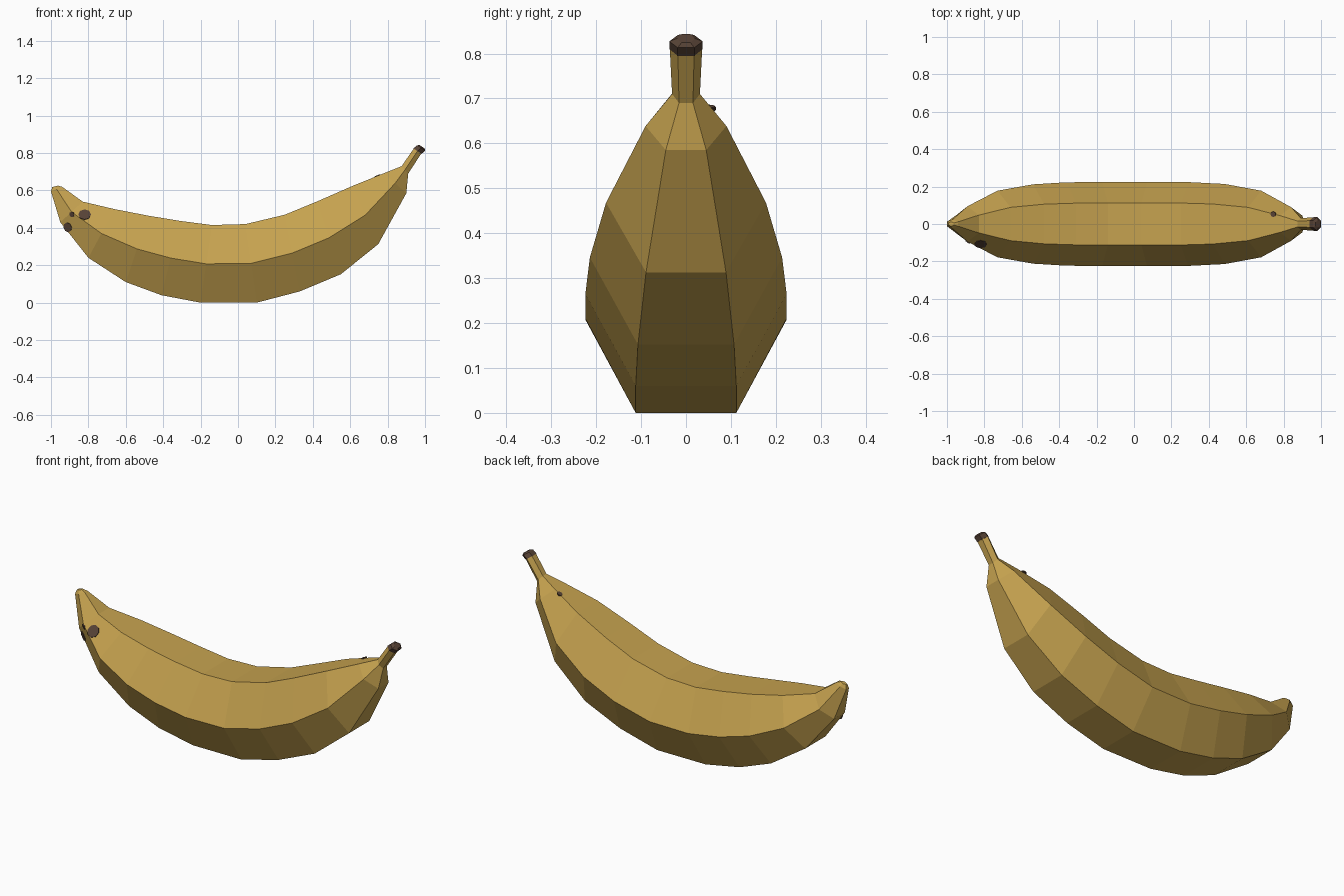
import bpy, bmesh, math
from mathutils import Vector
from mathutils.bvhtree import BVHTree

if "Cube" in bpy.data.objects:
    bpy.data.objects.remove(bpy.data.objects["Cube"])


def material(name, rgb):
    m = bpy.data.materials.new(name)
    m.diffuse_color = (*rgb, 1)
    m.use_nodes = True
    m.node_tree.nodes["Principled BSDF"].inputs["Base Color"].default_value = m.diffuse_color
    return m


YELLOW = material("ripe yellow", (0.56, 0.36, 0.078))
BROWN = material("dark brown", (0.095, 0.055, 0.036))

# Hexagon: (share of half width, share of half height)
HEX = [(-1, 0), (-0.5, 1), (0.5, 1), (1, 0), (0.5, -1), (-0.5, -1)]


def finish(bm, name, mat):
    bmesh.ops.recalc_face_normals(bm, faces=bm.faces)
    mesh = bpy.data.meshes.new(name)
    bm.to_mesh(mesh)
    mesh.materials.append(mat)
    ob = bpy.data.objects.new(name, mesh)
    bpy.context.collection.objects.link(ob)
    return ob


def loft(name, rings, mat):
    """Skin hexagonal rings given as (bottom x, bottom z, top x, top z, half width)."""
    bm = bmesh.new()
    loops = []
    for xb, zb, xt, zt, w in rings:
        lo, hi = Vector((xb, 0, zb)), Vector((xt, 0, zt))
        mid, half = (lo + hi) / 2, (hi - lo) / 2
        loops.append([bm.verts.new(mid + half * t + Vector((0, w * s, 0))) for s, t in HEX])
    for a, b in zip(loops, loops[1:]):
        for i in range(6):
            j = (i + 1) % 6
            bm.faces.new((a[i], a[j], b[j], b[i]))
    bm.faces.new(loops[0])
    bm.faces.new(loops[-1])
    bm.normal_update()
    tree = BVHTree.FromBMesh(bm)
    finish(bm, name, mat)
    return tree


# Curved fruit body, from blunt tip to stem
body = loft("banana_body", [
    (-0.993, 0.618, -0.962, 0.626, 0.012),
    (-1.0, 0.595, -0.94, 0.619, 0.024),
    (-0.95, 0.43, -0.83, 0.54, 0.095),
    (-0.80, 0.24, -0.66, 0.50, 0.178),
    (-0.60, 0.11, -0.48, 0.465, 0.212),
    (-0.41, 0.04, -0.31, 0.437, 0.223),
    (-0.20, 0.0, -0.14, 0.415, 0.224),
    (0.10, 0.0, 0.04, 0.42, 0.224),
    (0.33, 0.06, 0.25, 0.47, 0.224),
    (0.55, 0.152, 0.42, 0.54, 0.214),
    (0.75, 0.313, 0.61, 0.623, 0.178),
    (0.90, 0.585, 0.78, 0.692, 0.09),
    (0.91, 0.69, 0.875, 0.73, 0.031),
    (0.979, 0.796, 0.94, 0.824, 0.036),
], YELLOW)

# Dark cut end of the stem
loft("stem_cap", [
    (0.981, 0.795, 0.938, 0.825, 0.037),
    (1.0, 0.813, 0.958, 0.841, 0.037),
    (0.998, 0.824, 0.971, 0.843, 0.02),
], BROWN)


# Ripe spots: thin plates laid on the skin where a ray hits it
def spot(name, origin, direction, radius):
    hit, normal, _, _ = body.ray_cast(Vector(origin), Vector(direction))
    if hit is None:
        return
    if normal.dot(Vector(direction)) > 0:
        normal = -normal
    bm = bmesh.new()
    bmesh.ops.create_cone(bm, cap_ends=True, segments=8, radius1=radius,
                          radius2=radius, depth=0.006)
    ob = finish(bm, name, BROWN)
    ob.location = hit
    ob.rotation_euler = normal.to_track_quat('Z', 'Y').to_euler()


spot("spot_large", (-0.82, -1, 0.47), (0, 1, 0), 0.034)
spot("spot_small", (-0.888, -1, 0.472), (0, 1, 0), 0.015)
spot("spot_low", (-0.91, -1, 0.403), (0, 1, 0), 0.026)
spot("spot_top", (0.745, 0.052, 2), (0, 0, -1), 0.015)
